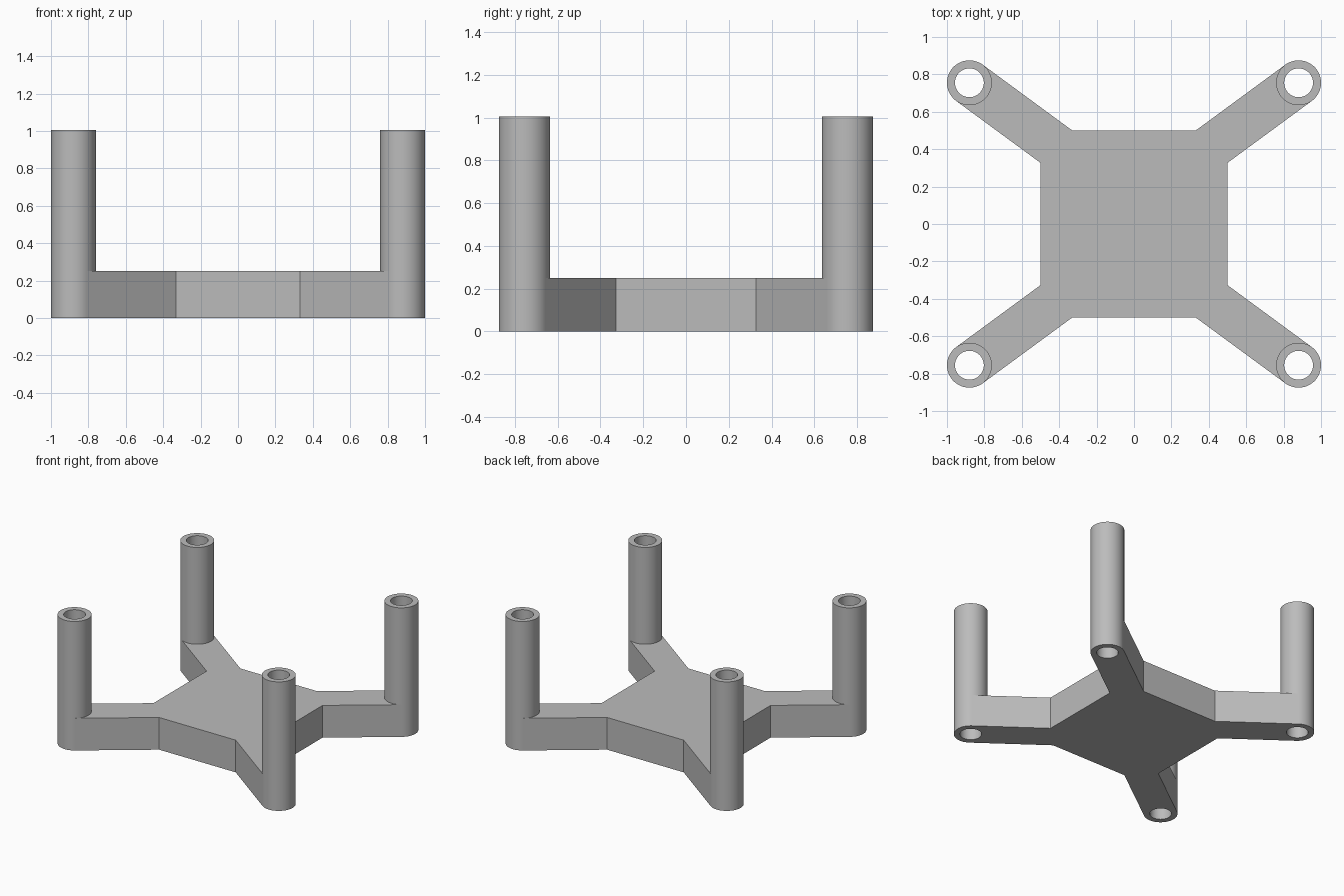
import bpy
import bmesh
from math import radians, sin, cos, pi
from mathutils import Vector

cube = bpy.data.objects.get("Cube")
if cube:
    bpy.data.objects.remove(cube, do_unlink=True)

SEGS = 64
R_OUT, R_IN = 0.12, 0.077
POST_H, PLATE_H, HALF = 1.005, 0.251, 0.5
POST = Vector((0.88, 0.755))
ARM = radians(36.3)

grey = bpy.data.materials.new("light grey")
grey.use_nodes = True
colour = (0.5, 0.5, 0.5, 1)
grey.diffuse_color = colour
grey.node_tree.nodes["Principled BSDF"].inputs["Base Color"].default_value = colour


def finish(name, bm):
    bmesh.ops.recalc_face_normals(bm, faces=bm.faces)
    mesh = bpy.data.meshes.new(name)
    bm.to_mesh(mesh)
    bm.free()
    mesh.materials.append(grey)
    obj = bpy.data.objects.new(name, mesh)
    bpy.context.collection.objects.link(obj)
    bpy.ops.object.select_all(action="DESELECT")
    obj.select_set(True)
    bpy.context.view_layer.objects.active = obj
    bpy.ops.object.shade_smooth_by_angle(angle=radians(30))
    return obj


def rim(angle, radius):
    return Vector((cos(angle), sin(angle))) * radius


# Square plate with four arms, each ending in a hollow that hugs its post
along = rim(ARM, 1)
low = POST + rim(ARM - pi / 2, R_OUT)
high = POST + rim(ARM + pi / 2, R_OUT)
corner = [low + along * (HALF - low.x) / along.x]
for i in range(SEGS // 2 + 1):
    corner.append(POST + rim(ARM - pi / 2 - i * 2 * pi / SEGS, R_OUT))
corner.append(high + along * (HALF - high.y) / along.y)

bm = bmesh.new()
outline = []
quadrants = ((1, 1), (-1, 1), (-1, -1), (1, -1))
for sx, sy in quadrants:
    points = corner if sx * sy > 0 else corner[::-1]
    outline += [bm.verts.new((p.x * sx, p.y * sy, 0)) for p in points]
base = bm.faces.new(outline)
top = bmesh.ops.extrude_face_region(bm, geom=[base], use_keep_orig=True)["geom"]
bmesh.ops.translate(bm, vec=(0, 0, PLATE_H),
                    verts=[v for v in top if isinstance(v, bmesh.types.BMVert)])
finish("base_plate", bm)

# Hollow posts, open from top to bottom
names = ("back_left", "back_right", "front_right", "front_left")
for name, (sx, sy) in zip(names, quadrants):
    bm = bmesh.new()
    section = ((R_OUT, 0), (R_OUT, POST_H), (R_IN, POST_H), (R_IN, 0))
    rings = []
    for radius, z in section:
        ring = []
        for i in range(SEGS):
            p = POST + rim(ARM + i * 2 * pi / SEGS, radius)
            ring.append(bm.verts.new((p.x * sx, p.y * sy, z)))
        rings.append(ring)
    for k, ring in enumerate(rings):
        nxt = rings[(k + 1) % len(rings)]
        for i in range(SEGS):
            j = (i + 1) % SEGS
            bm.faces.new((ring[i], ring[j], nxt[j], nxt[i]))
    finish(name + "_post", bm)
